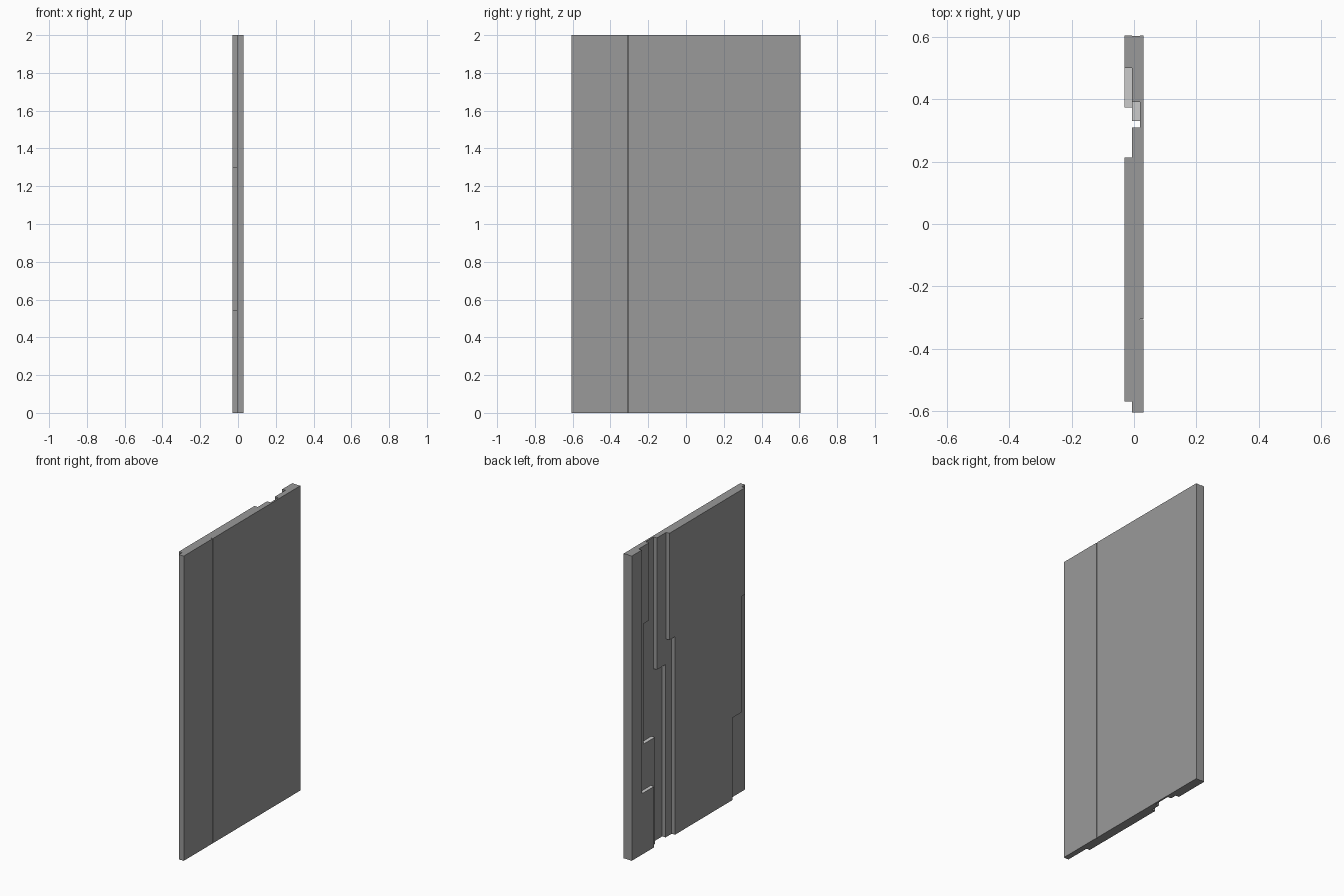
import bpy
import bmesh

if "Cube" in bpy.data.objects:
    bpy.data.objects.remove(bpy.data.objects["Cube"])

# Layer depths: back boards, core boards, front skin
BACK = (-0.03, -0.006)
CORE = (-0.006, 0.019)
SKIN = (0.019, 0.03)

# Dark finish for the boards, plain grey for the exposed ledges
dark = bpy.data.materials.new("dark_board")
dark.diffuse_color = (0.32, 0.32, 0.32, 1)
dark.use_nodes = True
dark.node_tree.nodes["Principled BSDF"].inputs["Base Color"].default_value = dark.diffuse_color
pale = bpy.data.materials.new("pale_ledge")
pale.diffuse_color = (0.8, 0.8, 0.8, 1)
pale.use_nodes = True
pale.node_tree.nodes["Principled BSDF"].inputs["Base Color"].default_value = pale.diffuse_color


def board(name, depth, outline):
    """Extrude a (y, z) outline through the given x range."""
    bm = bmesh.new()
    face = bm.faces.new([bm.verts.new((depth[0], y, z)) for y, z in outline])
    ext = bmesh.ops.extrude_face_region(bm, geom=[face])
    moved = [g for g in ext["geom"] if isinstance(g, bmesh.types.BMVert)]
    bmesh.ops.translate(bm, verts=moved, vec=(depth[1] - depth[0], 0, 0))
    bmesh.ops.recalc_face_normals(bm, faces=bm.faces[:])
    bm.normal_update()
    for f in bm.faces:  # upward ledges below the top edge are pale
        if f.normal.z > 0.9 and f.calc_center_median().z < 1.99:
            f.material_index = 1
    mesh = bpy.data.meshes.new(name)
    bm.to_mesh(mesh)
    bm.free()
    mesh.materials.append(dark)
    mesh.materials.append(pale)
    obj = bpy.data.objects.new(name, mesh)
    bpy.context.collection.objects.link(obj)
    return obj


def rect(y0, y1):
    return [(y0, 0), (y1, 0), (y1, 2), (y0, 2)]


# Front skin, two boards with a hairline vertical seam
board("front_skin_narrow", SKIN, rect(-0.605, -0.306))
board("front_skin_wide", SKIN, rect(-0.304, 0.605))

# Core layer: wide board and stepped edge strip, with the channel between them
board("core_main", CORE, [(-0.605, 0), (0.22, 0), (0.22, 1.135),
                          (0.31, 1.135), (0.31, 2), (-0.605, 2)])
board("core_edge_strip", CORE, [(0.603, 0), (0.603, 2), (0.391, 2), (0.391, 1.49),
                                (0.45, 1.49), (0.45, 0.70), (0.331, 0.70), (0.331, 0)])

# Back layer: wide board stepped on both edges, and stepped edge strip
board("back_main", BACK, [(-0.44, 0), (0.157, 0), (0.157, 1.30), (0.214, 1.30),
                          (0.214, 2), (-0.57, 2), (-0.57, 1.30), (-0.533, 1.30),
                          (-0.533, 0.54), (-0.44, 0.54)])
board("back_edge_strip", BACK, [(0.605, 0), (0.605, 2), (0.501, 2), (0.501, 0.40),
                                (0.374, 0.40), (0.374, 0)])
